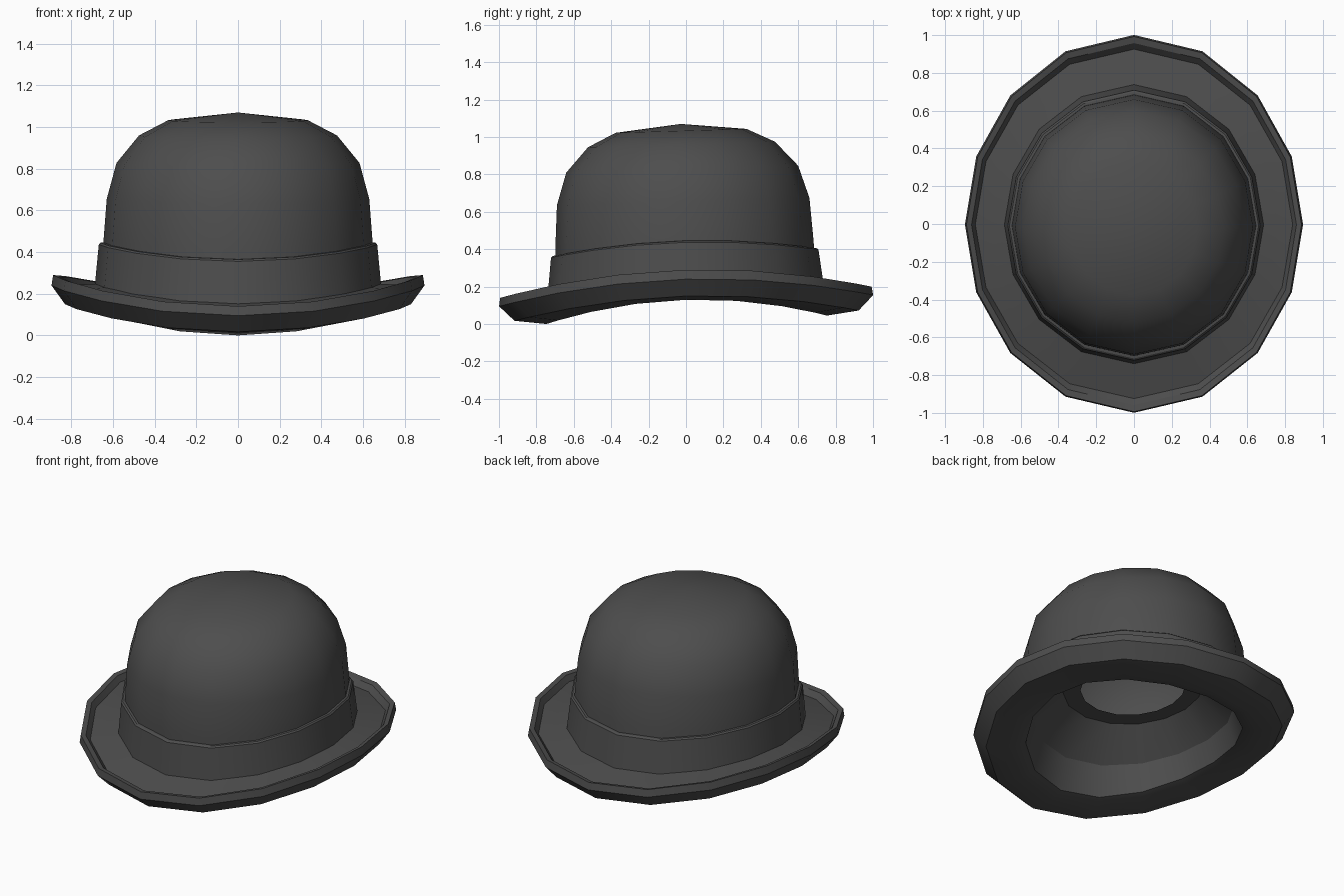
import bpy, bmesh, math

cube = bpy.data.objects.get("Cube")
if cube:
    bpy.data.objects.remove(cube)

SIDES = 16
LEAN = 0.03   # slight forward tilt of the whole hat

felt = bpy.data.materials.new("charcoal_felt")
felt.use_nodes = True
felt.diffuse_color = (0.075, 0.075, 0.075, 1)
bsdf = felt.node_tree.nodes["Principled BSDF"]
bsdf.inputs["Base Color"].default_value = felt.diffuse_color
bsdf.inputs["Roughness"].default_value = 0.9


def hat_point(rx, ry, z, drop, angle):
    """Point on an oval ring whose front and back sag by drop."""
    angle -= 0.035 * math.sin(2 * angle)   # corners crowd slightly to the sides
    x, y = rx * math.cos(angle), ry * math.sin(angle)
    z -= drop * math.sin(angle) ** 2
    return (x, y - LEAN * (z - 0.15), z + LEAN * y)


def oval_lathe(name, rings):
    """Skin oval rings (rx, ry, z, drop); a zero radius makes a pole."""
    bm = bmesh.new()
    loops = []
    for rx, ry, z, drop in rings:
        if rx == 0:
            loops.append([bm.verts.new(hat_point(0, 0, z, 0, 0))] * SIDES)
        else:
            loops.append([bm.verts.new(hat_point(rx, ry, z, drop, math.tau * i / SIDES))
                          for i in range(SIDES)])
    for a, b in zip(loops, loops[1:]):
        for i in range(SIDES):
            j = (i + 1) % SIDES
            corners = list(dict.fromkeys((a[i], a[j], b[j], b[i])))
            bm.faces.new(corners)
    mesh = bpy.data.meshes.new(name)
    bm.to_mesh(mesh)
    bm.free()
    mesh.materials.append(felt)
    obj = bpy.data.objects.new(name, mesh)
    bpy.context.collection.objects.link(obj)
    bpy.ops.object.select_all(action='DESELECT')
    obj.select_set(True)
    bpy.context.view_layer.objects.active = obj
    bpy.ops.object.shade_smooth_by_angle(angle=math.radians(30))


# Domed crown, hollow inside
oval_lathe("crown", [
    (0.65, 0.695, 0.36, 0.06),
    (0.645, 0.69, 0.46, 0.03),
    (0.63, 0.675, 0.655, 0),
    (0.583, 0.62, 0.828, 0),
    (0.475, 0.50, 0.96, 0),
    (0.335, 0.35, 1.033, 0),
    (0, 0, 1.07, 0),
])

# Ribbon band with a narrow top edge
oval_lathe("hat_band", [
    (0.688, 0.74, 0.23, 0.065),
    (0.668, 0.715, 0.437, 0.06),
    (0.66, 0.705, 0.445, 0.06),
    (0.635, 0.68, 0.447, 0.06),
])

# Lining with a flat open ledge, running on into the curled brim
oval_lathe("brim_and_lining", [
    (0.30, 0.32, 0.435, 0),
    (0.40, 0.43, 0.435, 0),
    (0.57, 0.62, 0.29, 0.04),
    (0.61, 0.67, 0.15, 0.10),
    (0.69, 0.75, 0.13, 0.107),
    (0.83, 0.92, 0.15, 0.105),
    (0.895, 1.0, 0.24, 0.115),
    (0.887, 0.993, 0.29, 0.12),
    (0.86, 0.958, 0.283, 0.12),
    (0.84, 0.925, 0.246, 0.115),
    (0.76, 0.83, 0.244, 0.09),
    (0.64, 0.69, 0.25, 0.065),
])
